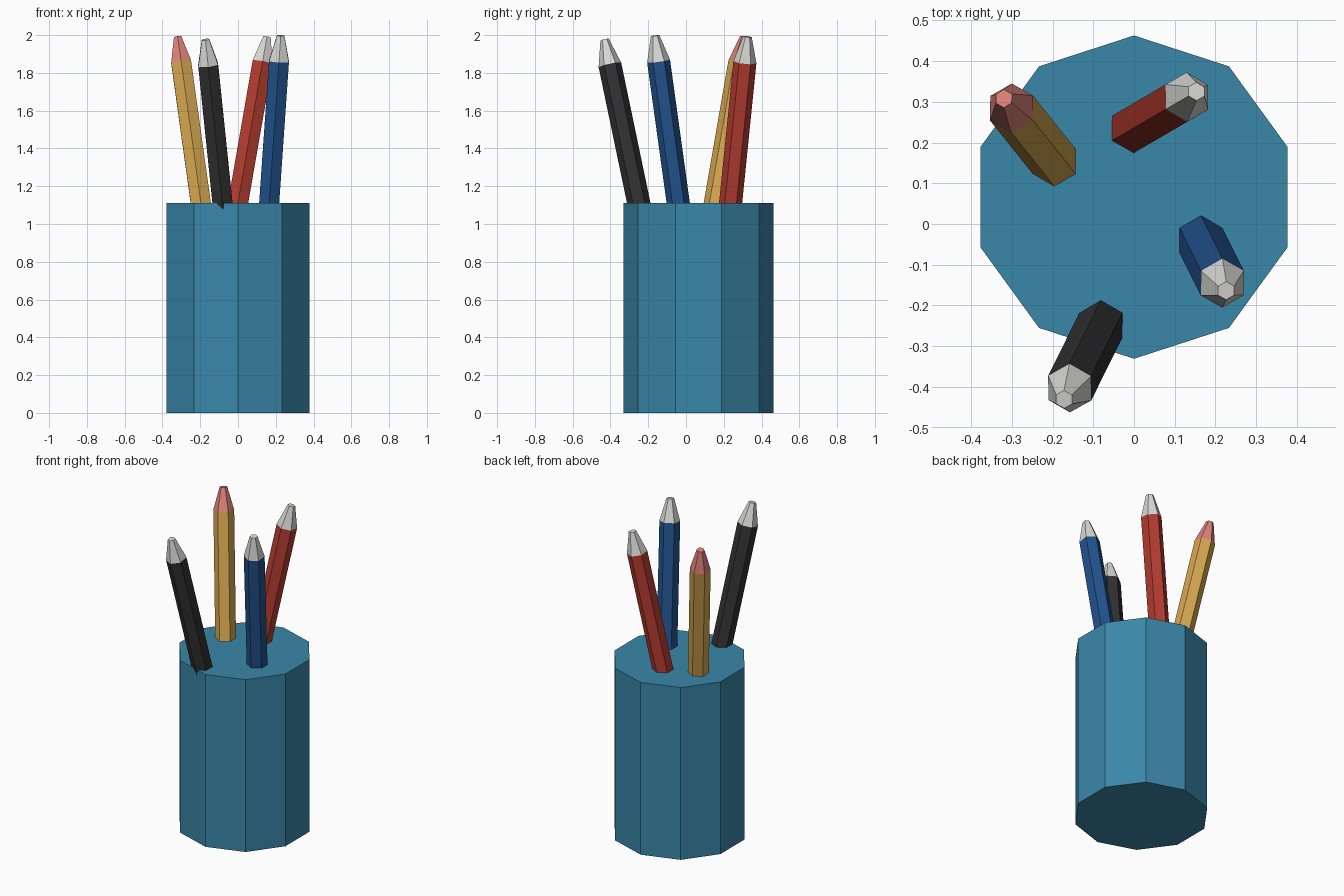
import bpy
import bmesh
import math
from mathutils import Vector, Matrix

cube = bpy.data.objects.get("Cube")
if cube:
    bpy.data.objects.remove(cube, do_unlink=True)


def material(name, hex_code):
    """Flat material from an sRGB hex code, stored as linear values."""
    srgb = [int(hex_code[i:i + 2], 16) / 255 for i in (0, 2, 4)]
    linear = [c / 12.92 if c < 0.04 else ((c + 0.055) / 1.055) ** 2.4 for c in srgb]
    mat = bpy.data.materials.new(name)
    mat.use_nodes = True
    mat.diffuse_color = (*linear, 1)
    mat.node_tree.nodes["Principled BSDF"].inputs["Base Color"].default_value = (*linear, 1)
    return mat


def add_object(name, bm, mats):
    bmesh.ops.recalc_face_normals(bm, faces=bm.faces)
    mesh = bpy.data.meshes.new(name)
    bm.to_mesh(mesh)
    bm.free()
    for mat in mats:
        mesh.materials.append(mat)
    obj = bpy.data.objects.new(name, mesh)
    bpy.context.collection.objects.link(obj)
    return obj


def prism(sides, radius, height):
    """Capped prism standing on z = 0 with a corner on the y axis."""
    bm = bmesh.new()
    bmesh.ops.create_cone(bm, cap_ends=True, segments=sides, radius1=radius,
                          radius2=radius, depth=height)
    bm.verts.ensure_lookup_table()
    corner = max(bm.verts, key=lambda v: v.co.y).co
    turn = Matrix.Rotation(math.atan2(corner.x, corner.y), 4, 'Z')
    bmesh.ops.transform(bm, verts=bm.verts,
                        matrix=turn @ Matrix.Translation((0, 0, height / 2)))
    return bm


def pencil(name, entry, collar, shaft_mat, tip_mat):
    """Leaning hexagonal pencil: entry is on the lid, collar is the tip's base."""
    entry, collar = Vector(entry), Vector(collar)
    start = entry + (entry - collar) * SUNK
    axis = collar - start
    bm = prism(6, 0.061, axis.length)
    # Extrude the end cap and narrow it into a blunt tip
    bm.faces.ensure_lookup_table()
    cap = max(bm.faces, key=lambda f: f.calc_center_median().z)
    new = bmesh.ops.extrude_face_region(bm, geom=[cap])["geom"]
    if cap.is_valid:
        bm.faces.remove(cap)
    for v in new:
        if isinstance(v, bmesh.types.BMVert):
            v.co = (v.co.x * 0.37, v.co.y * 0.37, v.co.z + 0.137)
    for f in bm.faces:
        f.material_index = int(f.calc_center_median().z > axis.length)
    obj = add_object(name, bm, [shaft_mat, tip_mat])
    lean = Vector((0, 0, 1)).rotation_difference(axis)
    obj.matrix_world = Matrix.Translation(start) @ lean.to_matrix().to_4x4()


# Materials
teal = material("teal", "3A87A9")
graphite = material("light grey", "D8D8D4")
pink = material("pink", "E0837A")
black = material("black", "313131")
red = material("red", "B53C30")
blue = material("blue", "22538E")
yellow = material("yellow", "D6A750")

# Ten-sided holder
LID = 1.11
SUNK = 0.6
holder = add_object("holder", prism(10, 0.397, LID), [teal])
holder.location.y = 0.066

# Pencils
pencil("yellow_pencil", (-0.197, 0.155, LID), (-0.301, 0.285, 1.857), yellow, pink)
pencil("black_pencil", (-0.082, -0.25, LID), (-0.158, -0.403, 1.843), black, graphite)
pencil("red_pencil", (0, 0.236, LID), (0.13, 0.312, 1.857), red, graphite)
pencil("blue_pencil", (0.165, -0.041, LID), (0.217, -0.145, 1.862), blue, graphite)
